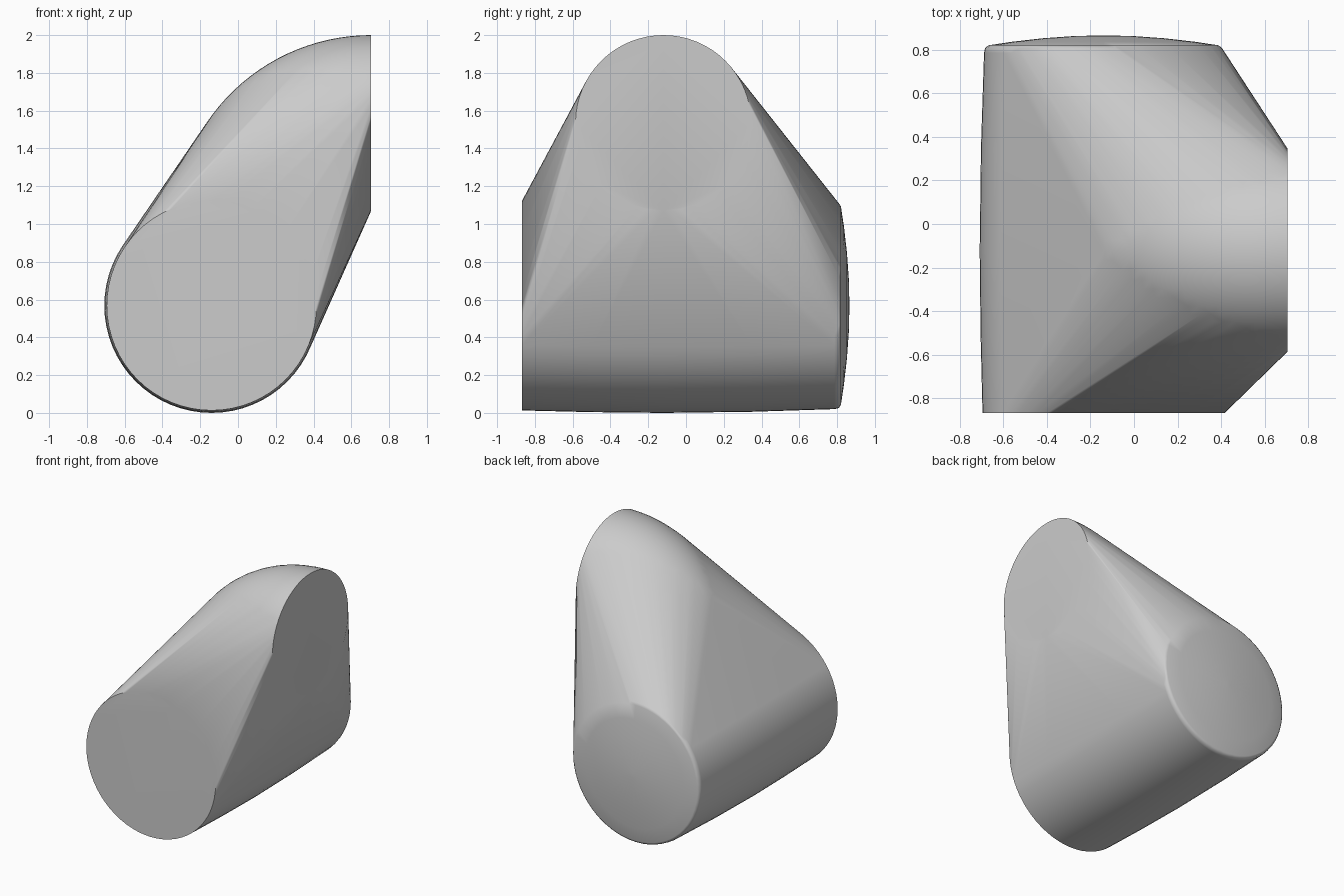
import bpy
import bmesh
from math import sin, cos, pi, radians
from mathutils import Vector

cube = bpy.data.objects.get("Cube")
if cube:
    bpy.data.objects.remove(cube)

grey = bpy.data.materials.new("light_grey")
grey.use_nodes = True
colour = (0.6, 0.6, 0.6, 1)
grey.diffuse_color = colour
grey.node_tree.nodes["Principled BSDF"].inputs["Base Color"].default_value = colour

SIDES = 64
bm = bmesh.new()


def add_ring(centre, axis_u, axis_v, radius):
    for i in range(SIDES):
        a = 2 * pi * i / SIDES
        bm.verts.new(centre + radius * (cos(a) * axis_u + sin(a) * axis_v))


X, Y, Z = Vector((1, 0, 0)), Vector((0, 1, 0)), Vector((0, 0, 1))

# Barrel along y: flat front, slight belly, rounded back rim and shallow dome
barrel = [(-0.868, 0.555), (-0.5, 0.564), (-0.12, 0.568), (0.35, 0.562),
          (0.785, 0.548), (0.808, 0.543), (0.82, 0.526),
          (0.836, 0.42), (0.852, 0.28), (0.862, 0.14), (0.865, 0.02)]
for y, radius in barrel:
    add_ring(Vector((-0.14, y, 0.568)), X, Z, radius)

# Elbow that bends from the side opening down to the barrel
pivot = Vector((0.705, -0.12, 0.95))
STEPS = 24
for i in range(STEPS + 1):
    a = radians(75) * i / STEPS
    outward = Vector((-sin(a), 0, cos(a)))
    add_ring(pivot + 0.585 * outward, Y, outward, 0.465)

# Wrap both parts in one convex skin
hull = bmesh.ops.convex_hull(bm, input=bm.verts[:], use_existing_faces=False)
loose = {g for key in ("geom_interior", "geom_unused") for g in hull[key]
         if isinstance(g, bmesh.types.BMVert)}
bmesh.ops.delete(bm, geom=list(loose), context="VERTS")
bmesh.ops.dissolve_limit(bm, angle_limit=radians(0.2), verts=bm.verts[:], edges=bm.edges[:])
bmesh.ops.recalc_face_normals(bm, faces=bm.faces[:])

mesh = bpy.data.meshes.new("elbow_joint_hull")
bm.to_mesh(mesh)
bm.free()
mesh.materials.append(grey)
body = bpy.data.objects.new("elbow_joint_hull", mesh)
bpy.context.collection.objects.link(body)

# Smooth skin with crisp opening rims
bpy.ops.object.select_all(action="DESELECT")
body.select_set(True)
bpy.context.view_layer.objects.active = body
bpy.ops.object.shade_smooth_by_angle(angle=radians(45))
weighted = body.modifiers.new("even_shading", "WEIGHTED_NORMAL")
weighted.keep_sharp = True
